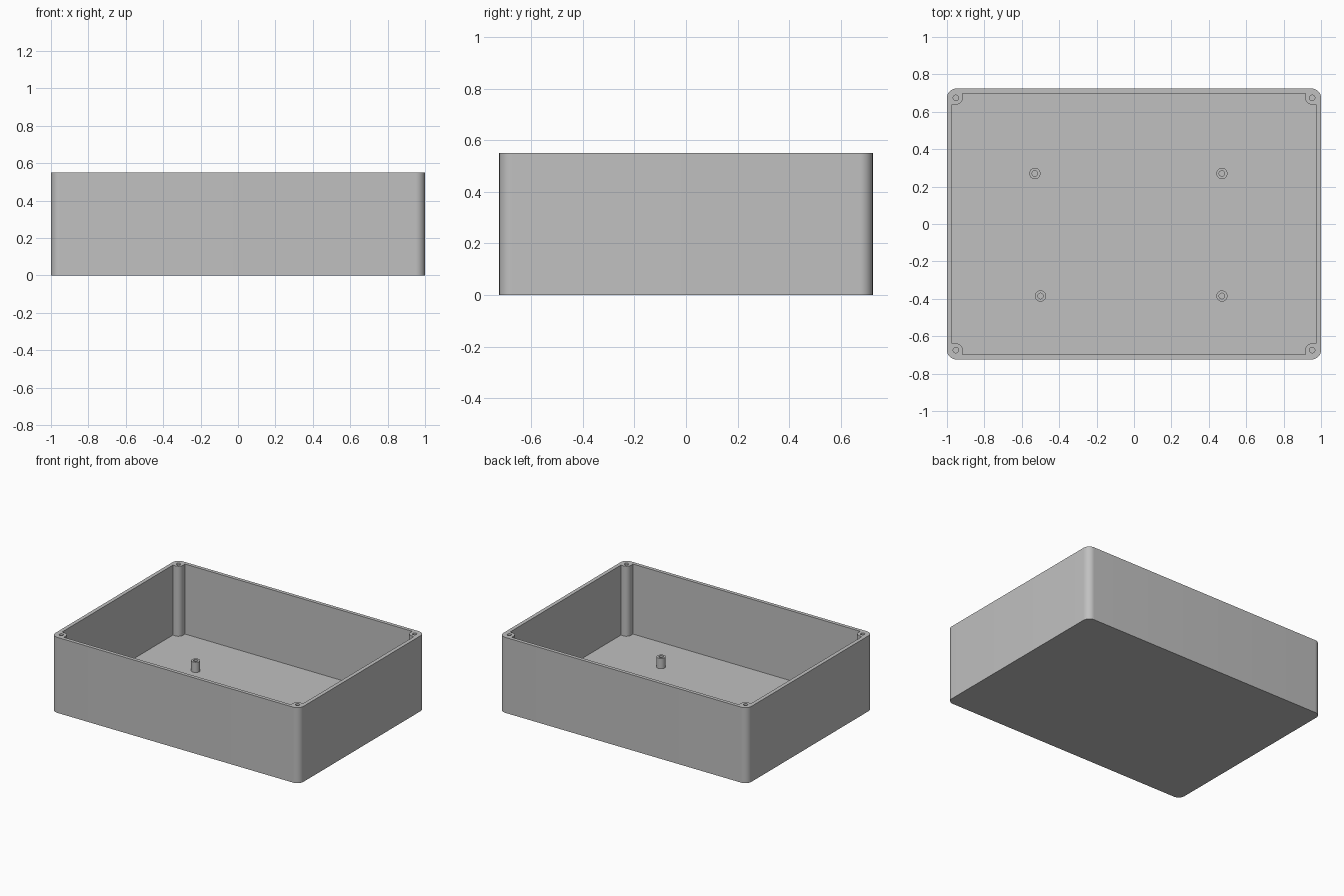
import bpy, bmesh, math

cube = bpy.data.objects.get("Cube")
if cube:
    bpy.data.objects.remove(cube, do_unlink=True)

HX, HY, HEIGHT = 1.0, 0.724, 0.55
IN_X, IN_Y, FLOOR = 0.972, 0.698, 0.04
CORNER_R = 0.05
POST_X, POST_Y, POST_R, HOLE_R = 0.952, 0.674, 0.036, 0.015
QUADRANTS = [(1, 1), (-1, 1), (-1, -1), (1, -1)]

grey = bpy.data.materials.new("plain_grey")
grey.use_nodes = True
colour = (0.53, 0.53, 0.53, 1)
grey.diffuse_color = colour
grey.node_tree.nodes["Principled BSDF"].inputs["Base Color"].default_value = colour


def arc(cx, cy, r, start, end, steps):
    angles = [math.radians(start + (end - start) * i / steps) for i in range(steps + 1)]
    return [(cx + r * math.cos(a), cy + r * math.sin(a)) for a in angles]


def mirrored_outline(corner):
    """Repeat a corner path of the +x +y quadrant around all four corners."""
    points = []
    for sx, sy in QUADRANTS:
        path = corner if sx * sy > 0 else corner[::-1]
        points += [(sx * x, sy * y) for x, y in path]
    return points


def add_prism(bm, outline, z0, z1):
    low = [bm.verts.new((x, y, z0)) for x, y in outline]
    high = [bm.verts.new((x, y, z1)) for x, y in outline]
    bm.faces.new(low[::-1])
    bm.faces.new(high)
    n = len(outline)
    for i in range(n):
        j = (i + 1) % n
        bm.faces.new((low[i], low[j], high[j], high[i]))


def make_object(name, bm):
    bmesh.ops.recalc_face_normals(bm, faces=bm.faces)
    mesh = bpy.data.meshes.new(name)
    bm.to_mesh(mesh)
    bm.free()
    mesh.materials.append(grey)
    obj = bpy.data.objects.new(name, mesh)
    bpy.context.collection.objects.link(obj)
    return obj


def smooth(obj):
    bpy.ops.object.select_all(action='DESELECT')
    obj.select_set(True)
    bpy.context.view_layer.objects.active = obj
    bpy.ops.object.shade_smooth_by_angle(angle=math.radians(30))


# Solid body with rounded vertical corners
bm = bmesh.new()
add_prism(bm, mirrored_outline(arc(HX - CORNER_R, HY - CORNER_R, CORNER_R, 0, 90, 12)),
          0, HEIGHT)
body = make_object("enclosure_body", bm)

# Cutter: cavity that leaves the corner posts, plus the screw holes
bm = bmesh.new()
post = [(IN_X, POST_Y - POST_R)]
post += arc(POST_X, POST_Y, POST_R, 270, 180, 12)
post += [(POST_X - POST_R, IN_Y)]
add_prism(bm, mirrored_outline(post), FLOOR, HEIGHT + 0.1)
for sx, sy in QUADRANTS:
    hole = arc(sx * POST_X, sy * POST_Y, HOLE_R, 0, 345, 23)
    add_prism(bm, hole, FLOOR, HEIGHT + 0.1)
cutter = make_object("cavity_cutter", bm)

cut = body.modifiers.new("cavity", 'BOOLEAN')
cut.operation = 'DIFFERENCE'
cut.solver = 'EXACT'
cut.object = cutter
bpy.context.view_layer.objects.active = body
bpy.ops.object.modifier_apply(modifier=cut.name)
bpy.data.objects.remove(cutter, do_unlink=True)
smooth(body)

# Hollow standoffs on the floor
STANDOFFS = {"back_right": (-0.53, 0.27), "back_left": (0.47, 0.27),
             "front_right": (-0.5, -0.385), "front_left": (0.47, -0.385)}
TOP = 0.115
profile = [(0.03, FLOOR - 0.005), (0.03, TOP), (HOLE_R, TOP), (HOLE_R, FLOOR - 0.005)]
for name, (cx, cy) in STANDOFFS.items():
    bm = bmesh.new()
    rings = [[bm.verts.new((x, y, z)) for x, y in arc(cx, cy, r, 0, 345, 23)]
             for r, z in profile]
    for k, ring in enumerate(rings):
        following = rings[(k + 1) % len(rings)]
        for i in range(len(ring)):
            j = (i + 1) % len(ring)
            bm.faces.new((ring[i], ring[j], following[j], following[i]))
    smooth(make_object("standoff_" + name, bm))
